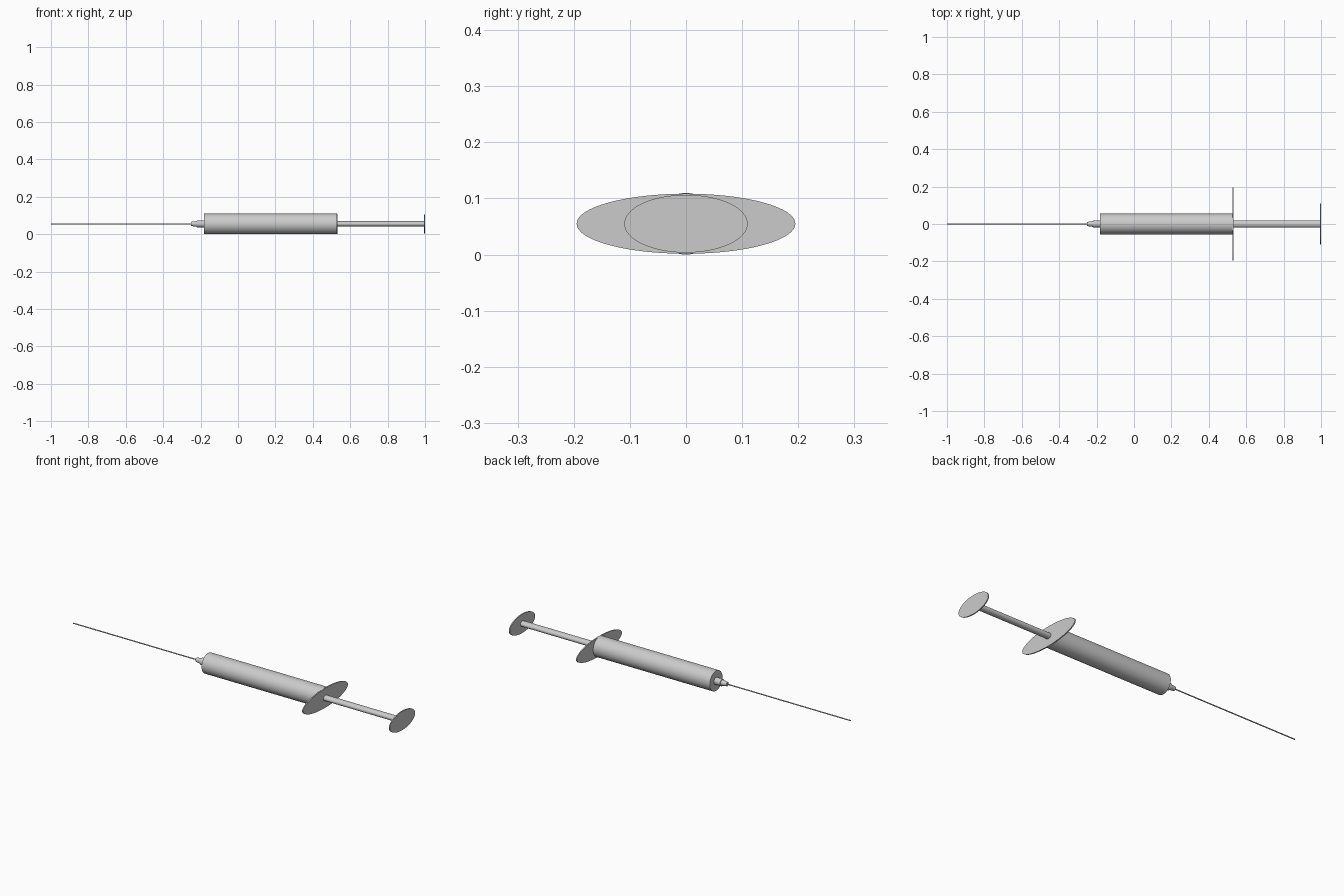
import bpy, math

if "Cube" in bpy.data.objects:
    bpy.data.objects.remove(bpy.data.objects["Cube"])

AXIS_Z = 0.055  # height of the long axis


def lathe(name, profile, sy=1.0, sz=1.0, sides=48):
    """Closed solid along x from (x, radius) rings, scaled in y and z."""
    verts, faces = [], []
    for x, r in profile:
        for i in range(sides):
            a = 2 * math.pi * i / sides
            verts.append((x, r * sy * math.cos(a), r * sz * math.sin(a)))
    for k in range(len(profile) - 1):
        for i in range(sides):
            j = (i + 1) % sides
            a, b = k * sides, (k + 1) * sides
            faces.append((a + i, b + i, b + j, a + j))
    faces.append(tuple(range(sides)))
    last = (len(profile) - 1) * sides
    faces.append(tuple(last + i for i in reversed(range(sides))))
    mesh = bpy.data.meshes.new(name)
    mesh.from_pydata(verts, [], [f[::-1] for f in faces])
    mesh.update()
    obj = bpy.data.objects.new(name, mesh)
    bpy.context.collection.objects.link(obj)
    obj.location.z = AXIS_Z
    bpy.ops.object.select_all(action='DESELECT')
    obj.select_set(True)
    bpy.context.view_layer.objects.active = obj
    bpy.ops.object.shade_smooth_by_angle(angle=math.radians(30))
    return obj


# Needle
lathe("needle", [(-1.0, 0.003), (-0.24, 0.003)], sides=16)
# Tapered needle hub and the nozzle behind it
lathe("needle_hub", [(-0.252, 0.011), (-0.215, 0.016)], sides=32)
lathe("nozzle", [(-0.22, 0.019), (-0.183, 0.019)], sides=32)
# Barrel
lathe("barrel", [(-0.183, 0.055), (0.528, 0.055)], sides=64)
# Oval finger flange
lathe("finger_flange", [(0.526, 1), (0.532, 1)], sy=0.195, sz=0.0535, sides=64)
# Plunger rod, slightly oval
lathe("plunger_rod", [(0.528, 1), (0.995, 1)], sy=0.019, sz=0.0145, sides=32)
# Oval thumb rest
lathe("thumb_rest", [(0.994, 1), (1.0, 1)], sy=0.11, sz=0.0515, sides=64)
